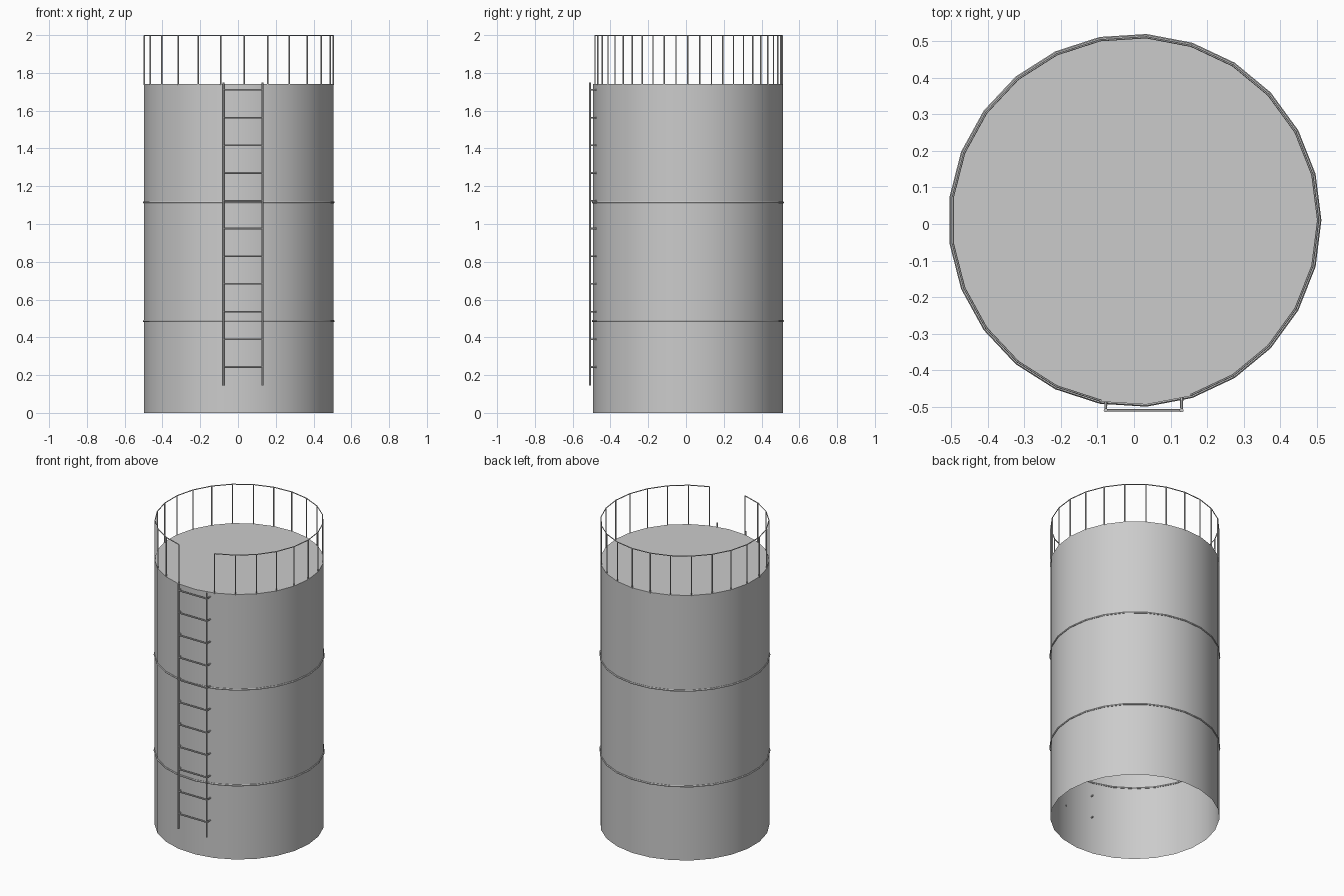
import bpy
import math
from mathutils import Vector

cube = bpy.data.objects.get("Cube")
if cube:
    bpy.data.objects.remove(cube, do_unlink=True)

SIDES = 25
RADIUS = 0.504
CENTRE = Vector((0.002, 0.01, 0))
ROOF = 1.74
TOP = 2.0


def material(name, value):
    mat = bpy.data.materials.new(name)
    mat.use_nodes = True
    colour = (value, value, value, 1)
    mat.diffuse_color = colour
    mat.node_tree.nodes["Principled BSDF"].inputs["Base Color"].default_value = colour
    return mat


steel = material("grey steel", 0.6)


def rim(i, z, radius=RADIUS):
    """Corner i of the tank outline at height z."""
    a = math.tau * i / SIDES
    return CENTRE + Vector((radius * math.cos(a), radius * math.sin(a), z))


def tubes(name, paths, radius, cyclic=False, resolution=1):
    """One mesh of round bars that follow the given paths."""
    curve = bpy.data.curves.new(name, "CURVE")
    curve.dimensions = "3D"
    curve.bevel_depth = radius
    curve.bevel_resolution = resolution
    curve.use_fill_caps = not cyclic
    for path in paths:
        spline = curve.splines.new("POLY")
        spline.points.add(len(path) - 1)
        for point, co in zip(spline.points, path):
            point.co = (*co, 1)
        spline.use_cyclic_u = cyclic
    obj = bpy.data.objects.new(name, curve)
    bpy.context.collection.objects.link(obj)
    bpy.ops.object.select_all(action="DESELECT")
    obj.select_set(True)
    bpy.context.view_layer.objects.active = obj
    bpy.ops.object.convert(target="MESH")
    obj = bpy.context.object
    obj.data.materials.clear()
    obj.data.materials.append(steel)
    bpy.ops.object.shade_smooth_by_angle(angle=math.radians(35))
    return obj


# Tank: wall and flat roof, open underneath
verts = [rim(i, z) for z in (0, ROOF) for i in range(SIDES)]
faces = [(i, (i + 1) % SIDES, (i + 1) % SIDES + SIDES, i + SIDES) for i in range(SIDES)]
faces.append(tuple(range(SIDES, 2 * SIDES)))
mesh = bpy.data.meshes.new("tank")
mesh.from_pydata(verts, [], faces)
mesh.materials.append(steel)
tank = bpy.data.objects.new("tank", mesh)
bpy.context.collection.objects.link(tank)
bpy.ops.object.select_all(action="DESELECT")
tank.select_set(True)
bpy.context.view_layer.objects.active = tank
bpy.ops.object.shade_smooth_by_angle(angle=math.radians(35))

# Hoops around the wall
for name, z in (("lower_hoop", 0.486), ("upper_hoop", 1.115)):
    tubes(name, [[rim(i, z) for i in range(SIDES)]], 0.006, cyclic=True)

# Guard rail, open above the ladder: it runs from one side of the gap to the other
gap = 19
stations = [gap + 1 + k for k in range(SIDES - 1)]
rail_radius = RADIUS - 0.003
tubes("guard_rail", [[rim(i, TOP - 0.003, rail_radius) for i in stations]], 0.003)
tubes("guard_posts",
      [[rim(i, ROOF - 0.005, rail_radius), rim(i, TOP - 0.003, rail_radius)] for i in stations],
      0.004)

# Ladder: two uprights and bent rungs fixed into the wall
left, right, front, wall = 0.13, -0.077, -0.509, -0.47
tubes("ladder_uprights",
      [[(x, front, 0.145), (x, front, 1.75)] for x in (left, right)], 0.006)
rungs = []
for k in range(11):
    z = 0.243 + 0.1467 * k
    rungs.append([(right, wall, z), (right, front, z), (left, front, z), (left, wall, z)])
tubes("ladder_rungs", rungs, 0.005)
